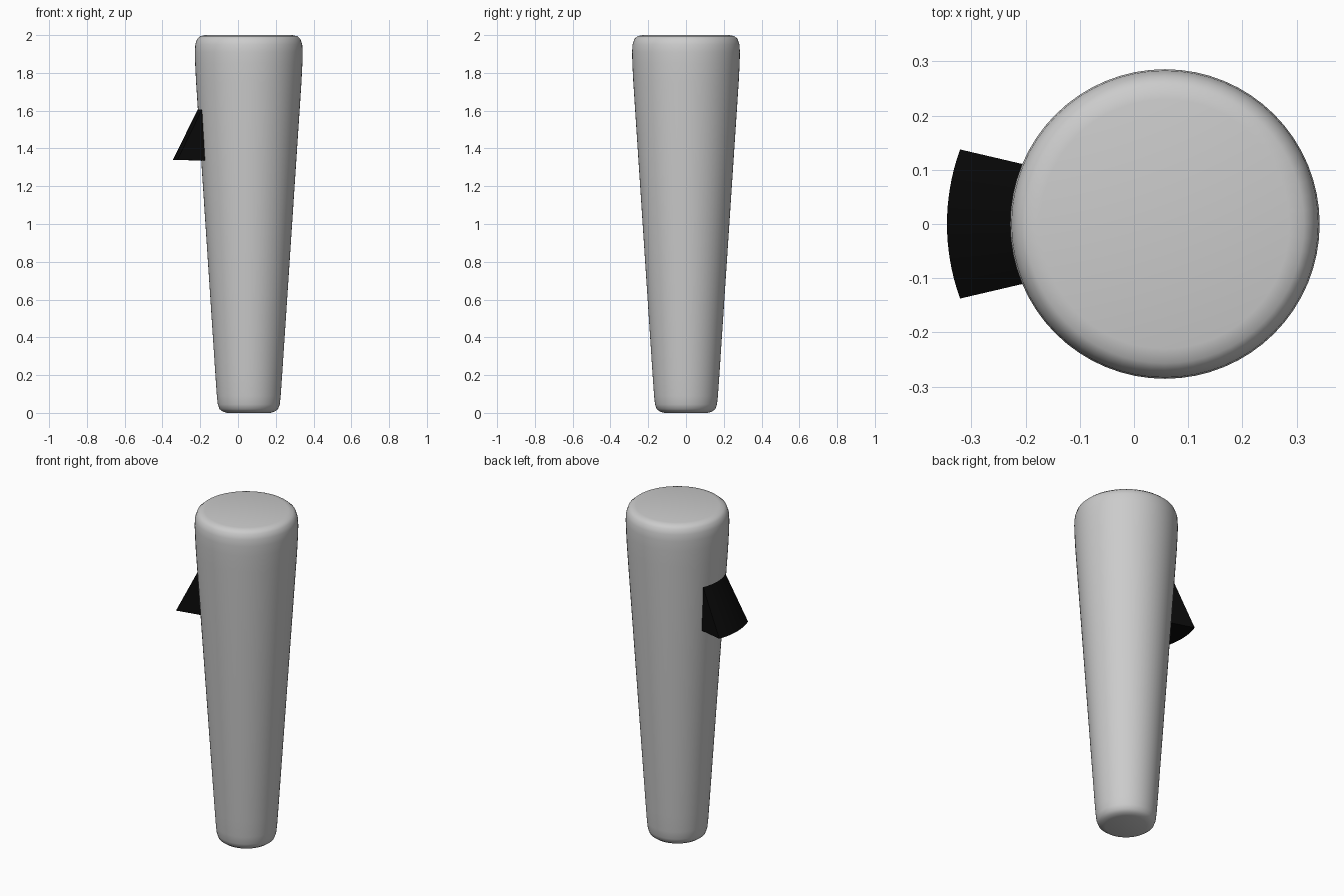
import bpy, bmesh
from math import sin, cos, pi, radians

if "Cube" in bpy.data.objects:
    bpy.data.objects.remove(bpy.data.objects["Cube"])

AXIS_X = 0.057
SIDES = 64


def make_object(name, bm, angle):
    bmesh.ops.recalc_face_normals(bm, faces=bm.faces)
    mesh = bpy.data.meshes.new(name)
    bm.to_mesh(mesh)
    bm.free()
    obj = bpy.data.objects.new(name, mesh)
    bpy.context.collection.objects.link(obj)
    obj.location.x = AXIS_X
    bpy.ops.object.select_all(action='DESELECT')
    obj.select_set(True)
    bpy.context.view_layer.objects.active = obj
    bpy.ops.object.shade_smooth_by_angle(angle=radians(angle))
    return obj


# Tapered handle: (radius, height) profile revolved around its axis
profile = [(0.115, 0.0), (0.138, 0.007), (0.155, 0.02), (0.164, 0.045),
           (0.169, 0.09), (0.176, 0.19), (0.279, 1.75), (0.284, 1.85),
           (0.2855, 1.91), (0.283, 1.95), (0.273, 1.98), (0.257, 1.994),
           (0.23, 2.0)]
bm = bmesh.new()
rings = [[bm.verts.new((r * cos(2 * pi * i / SIDES), r * sin(2 * pi * i / SIDES), z))
          for i in range(SIDES)] for r, z in profile]
for a, b in zip(rings, rings[1:]):
    for i in range(SIDES):
        j = (i + 1) % SIDES
        bm.faces.new((a[i], a[j], b[j], b[i]))
bm.faces.new(rings[0])
bm.faces.new(rings[-1])
make_object("handle", bm, 40)

# Wedge thumb switch: curved triangular section swept part-way round the handle
# each corner is (radius, height, half angle)
corners = [(0.402, 1.34, 20), (0.267, 1.612, 23.5), (0.24, 1.612, 24), (0.235, 1.335, 23.5)]
STEPS = 16
bm = bmesh.new()
sections = []
for s in range(STEPS + 1):
    t = 2 * s / STEPS - 1
    sections.append([bm.verts.new((-r * cos(radians(h * t)), r * sin(radians(h * t)), z))
                     for r, z, h in corners])
for a, b in zip(sections, sections[1:]):
    for i in range(4):
        j = (i + 1) % 4
        bm.faces.new((a[i], a[j], b[j], b[i]))
bm.faces.new(sections[0])
bm.faces.new(sections[-1])
switch = make_object("thumb_switch", bm, 30)

black = bpy.data.materials.new("black")
black.diffuse_color = (0.003, 0.003, 0.003, 1)
black.use_nodes = True
black.node_tree.nodes["Principled BSDF"].inputs["Base Color"].default_value = black.diffuse_color
switch.data.materials.append(black)
